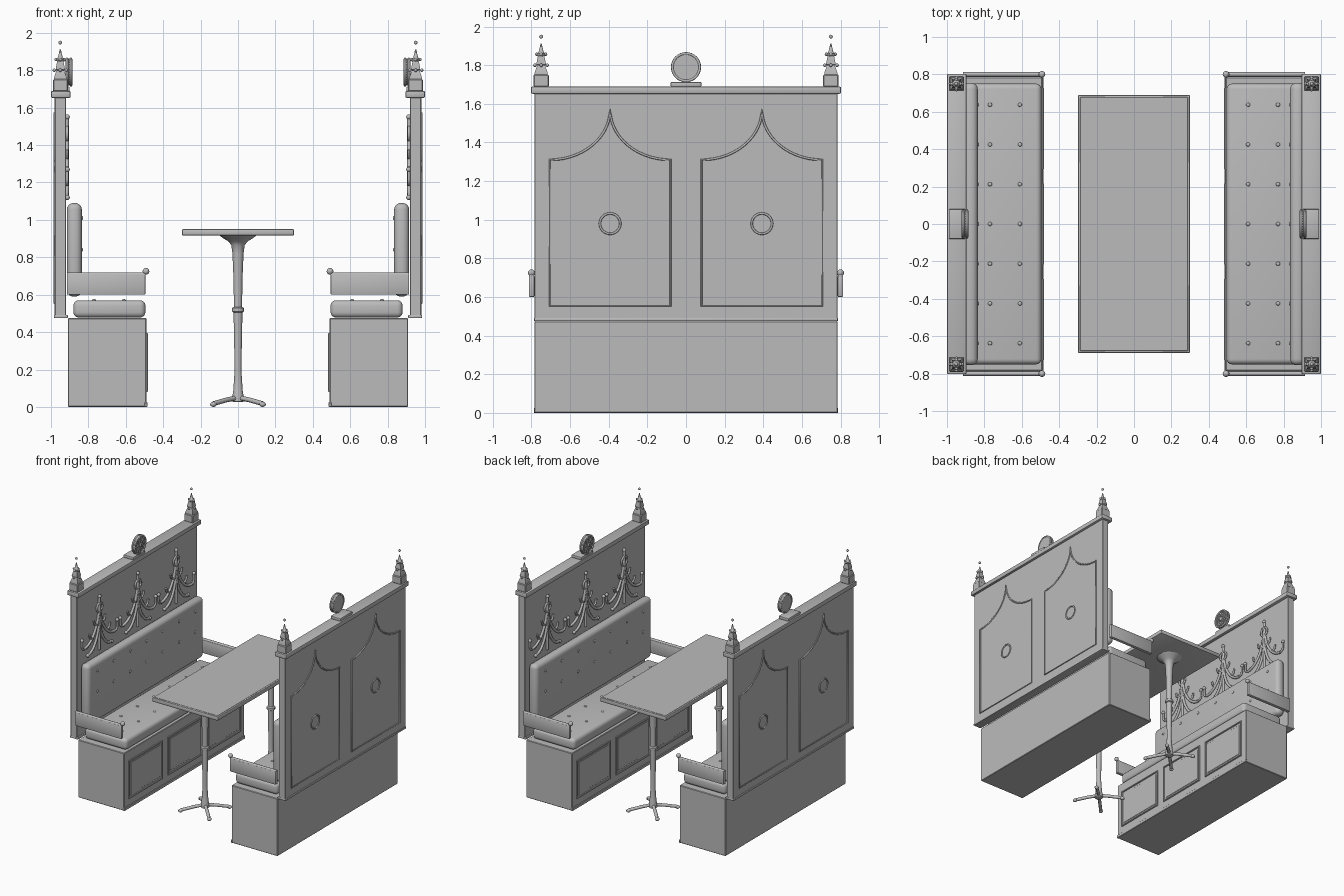
import bpy, bmesh, math
from mathutils import Vector, Matrix

if "Cube" in bpy.data.objects:
    bpy.data.objects.remove(bpy.data.objects["Cube"])

grey = bpy.data.materials.new("plain grey")
grey.diffuse_color = (0.5, 0.5, 0.5, 1)
grey.use_nodes = True
grey.node_tree.nodes["Principled BSDF"].inputs["Base Color"].default_value = grey.diffuse_color


def finish(mesh, name, mirror="X", angle=35):
    """Link a mesh built in world space, shade it and mirror it about the origin."""
    ob = bpy.data.objects.new(name, mesh)
    bpy.context.collection.objects.link(ob)
    mesh.materials.clear()
    mesh.materials.append(grey)
    bpy.ops.object.select_all(action='DESELECT')
    ob.select_set(True)
    bpy.context.view_layer.objects.active = ob
    bpy.ops.object.shade_smooth_by_angle(angle=math.radians(angle))
    if mirror:
        m = ob.modifiers.new("mirror", 'MIRROR')
        m.use_axis = ("X" in mirror, "Y" in mirror, False)
        m.use_mirror_merge = False
    return ob


def from_bm(bm, name, mirror="X", angle=35):
    bmesh.ops.recalc_face_normals(bm, faces=bm.faces)
    me = bpy.data.meshes.new(name)
    bm.to_mesh(me)
    bm.free()
    return finish(me, name, mirror, angle)


def box(name, x, y, z, bevel=0, seg=1, mirror="X"):
    bm = bmesh.new()
    bmesh.ops.create_cube(bm, size=1)
    for v in bm.verts:
        v.co = Vector([(a[0] + a[1]) / 2 + c * (a[1] - a[0]) for a, c in zip((x, y, z), v.co)])
    if bevel:
        bmesh.ops.bevel(bm, geom=bm.edges[:], offset=bevel, segments=seg, profile=0.5, affect='EDGES')
    return from_bm(bm, name, mirror)


def lathe(name, profile, centre, n=24, mirror="X", along_x=False):
    bm = bmesh.new()
    rings = []
    for r, h in profile:
        ring = []
        for i in range(n):
            a = 2 * math.pi * (i + 0.5) / n
            p = (r * math.cos(a), r * math.sin(a), h)
            p = (p[2], p[0], p[1]) if along_x else p
            ring.append(bm.verts.new(Vector(p) + Vector(centre)))
        rings.append(ring)
    for a, b in zip(rings, rings[1:]):
        for i in range(n):
            bm.faces.new((a[i], a[(i + 1) % n], b[(i + 1) % n], b[i]))
    bm.faces.new(rings[0])
    bm.faces.new(rings[-1])
    return from_bm(bm, name, mirror)


def balls(name, points, r, scale=(1, 1, 1), mirror="X"):
    bm = bmesh.new()
    for p in points:
        mat = Matrix.Translation(p) @ Matrix.Diagonal((*scale, 1))
        bmesh.ops.create_uvsphere(bm, u_segments=12, v_segments=8, radius=r, matrix=mat)
    return from_bm(bm, name, mirror, 60)


def tubes(name, paths, r, mirror="X", res=2):
    """paths: list of (points, closed) swept with a round section."""
    cu = bpy.data.curves.new(name, 'CURVE')
    cu.dimensions = '3D'
    cu.bevel_depth, cu.bevel_resolution, cu.use_fill_caps = r, res, True
    for pts, closed in paths:
        sp = cu.splines.new('POLY')
        sp.points.add(len(pts) - 1)
        for q, p in zip(sp.points, pts):
            q.co = (*p, 1)
        sp.use_cyclic_u = closed
    tmp = bpy.data.objects.new(name + "_path", cu)
    bpy.context.collection.objects.link(tmp)
    me = bpy.data.meshes.new_from_object(tmp.evaluated_get(bpy.context.evaluated_depsgraph_get()))
    bpy.data.objects.remove(tmp)
    return finish(me, name, mirror, 50)


def ogee(x, yc, hw, zb, zt, n=14):
    """Half of a pointed tent arch, from the peak outwards (hw may be negative)."""
    ts = [math.pi / 2 * i / n for i in range(n + 1)]
    return [(x, yc + hw * (1 - math.cos(t)), zt - (zt - zb) * math.sin(t)) for t in ts]


def circle(x, y, z, r, n=24):
    return [(x, y + r * math.cos(2 * math.pi * i / n), z + r * math.sin(2 * math.pi * i / n)) for i in range(n)]


# Bench base with plinth and three framed panels
box("bench_base", (-.91, -.49), (-.785, .785), (0, .475), .004)
box("bench_plinth", (-.50, -.484), (-.788, .788), (0, .025), .003)
frames = []
for yc in (-.51, 0, .51):
    a, b = yc - .215, yc + .215
    frames.append(([(-.489, a, .085), (-.489, b, .085), (-.489, b, .39), (-.489, a, .39)], True))
    box("base_panel", (-.495, -.487), (a + .02, b - .02), (.105, .37), .003)
tubes("base_panel_frames", frames, .008, res=1)

# Cushions and their buttons
box("seat_cushion", (-.88, -.495), (-.75, .75), (.478, .57), .028, 4)
box("back_cushion", (-.915, -.835), (-.755, .755), (.59, 1.09), .034, 4)
ys = [(i - 3) * .2125 for i in range(7)]
balls("seat_buttons", [(x, y, .57) for x in (-.77, -.61) for y in ys], .011, (1, 1, .6))
balls("back_buttons", [(-.835, y, z) for z in (.84, 1.01) for y in ys], .011, (.6, 1, 1))

# Arm rests with a ball at the front end
box("arm_rest", (-.915, -.495), (.785, .814), (.60, .71), .006, 2, "XY")
tubes("arm_rest_rail", [([(-.915, .80, .708), (-.495, .80, .708)], False)], .012, "XY")
balls("arm_ball", [(-.492, .80, .725)], .018, mirror="XY")

# Tall back with sill and cornice
box("bench_back", (-.98, -.92), (-.785, .785), (.475, 1.655), .003)
box("back_sill", (-.985, -.91), (-.787, .787), (.475, .492), .005, 2)
box("back_cornice", (-1.0, -.895), (-.803, .803), (1.652, 1.69), .008, 2)

# Pointed arch mouldings and roundels on the outer side
arches = []
for yc in (-.393, .393):
    left, right = ogee(-.981, yc, -.313, 1.31, 1.57), ogee(-.981, yc, .313, 1.31, 1.57)
    low = [(-.981, yc + .313, .555), (-.981, yc - .313, .555)]
    arches.append((right + low + left[:0:-1], True))
    arches.append((circle(-.981, yc, .98, .053), True))
tubes("outer_arch_mouldings", arches, .006)

# Three tracery ornaments above the back cushion
thick, thin, knobs = [], [], []
for yc in (-.5, 0, .5):
    thick.append(([(-.915, yc, 1.11), (-.915, yc, 1.54)], False))
    thin.append((circle(-.913, yc, 1.46, .036), True))
    thin.append((circle(-.913, yc, 1.34, .022), True))
    knobs.append((-.913, yc, 1.55))
    for s in (-1, 1):
        thick.append((ogee(-.915, yc, s * .20, 1.19, 1.51), False))
        thick.append((ogee(-.915, yc, s * .15, 1.12, 1.40), False))
        # upturned tips and leaves along each branch
        tip = [(-.913, yc + s * (.20 + .03 * math.sin(t)), 1.22 - .03 * math.cos(t))
               for t in [math.pi * .5 * i / 5 for i in range(6)]]
        thin.append((tip + [(-.913, yc + s * .23, 1.27)], False))
        for dy, z in ((.04, 1.33), (.10, 1.24)):
            thin.append(([(-.913, yc + s * dy, z), (-.913, yc + s * (dy + .025), z + .012),
                          (-.913, yc + s * (dy + .035), z + .045)], False))
        knobs += [(-.913, yc + s * .23, 1.27), (-.913, yc + s * .155, 1.12)]
tubes("tracery_branches", thick, .011)
tubes("tracery_leaves", thin, .008)
balls("tracery_knobs", knobs, .014)

# Corner spires on square pedestals
cx, cy = -.95, .75
box("spire_pedestal", (cx - .04, cx + .04), (cy - .04, cy + .04), (1.688, 1.752), .005, 1, "XY")
q = math.sqrt(2)
lathe("spire_lower", [(.034 * q, 1.75), (.034 * q, 1.76), (.020 * q, 1.80), (.024 * q, 1.804),
                      (.024 * q, 1.812), (.016 * q, 1.85)], (cx, cy, 0), 4, "XY")
lathe("spire_upper", [(.016, 1.84), (.022, 1.852), (.022, 1.86), (.014, 1.868), (.003, 1.912)], (cx, cy, 0), 8, "XY")
dirs = [(1, 0), (-1, 0), (0, 1), (0, -1)]
balls("spire_knobs", [(cx + r * a, cy + r * b, z) for r, z in ((.032, 1.80), (.023, 1.857)) for a, b in dirs], .009, mirror="XY")
balls("spire_top_ball", [(cx, cy, 1.948)], .010, mirror="XY")

# Round crest medallion on a small stand
box("crest_stand", (-.99, -.90), (-.08, .08), (1.688, 1.713), .006, 2)
lathe("crest_disc", [(.066, -.917), (.072, -.912), (.072, -.898), (.066, -.894)], (0, 0, 1.79), 32, along_x=True)
tubes("crest_rims", [(circle(x, 0, 1.79, .071, 32), True) for x in (-.914, -.893)], .007)
spokes = []
for i in range(8):
    a = math.pi * i / 4
    c, s = math.cos(a), math.sin(a)
    spokes.append(([(-.892, .012 * c, 1.79 + .012 * s), (-.892, .065 * c, 1.79 + .065 * s)], False))
    spokes.append((circle(-.892, .044 * math.cos(a + .39), 1.79 + .044 * math.sin(a + .39), .013, 12), True))
tubes("crest_rosette", spokes, .004, res=1)
balls("crest_boss", [(-.892, 0, 1.79)], .016, (.5, 1, 1))

# Table top
box("table_top", (-.30, .30), (-.69, .69), (.916, .95), .007, 2, None)
box("table_inlay", (-.288, .288), (-.678, .678), (.94, .952), .001, 1, None)

# Two pedestal legs with four splayed feet each
lathe("table_leg", [(.022, .025), (.032, .03), (.032, .055), (.026, .08), (.018, .20), (.022, .40), (.024, .505),
                    (.032, .51), (.032, .528), (.022, .535), (.024, .68), (.030, .82), (.036, .865),
                    (.052, .885), (.085, .905), (.10, .918)], (0, .43, 0), 24, "Y")
feet = [([(0, .43, .05), (a * .06, .43 + b * .06, .038), (a * .13, .43 + b * .13, .018)], False)
        for a in (-1, 1) for b in (-1, 1)]
tubes("table_feet", feet, .013, "Y")
balls("foot_pads", [(a * .132, .43 + b * .132, .014) for a in (-1, 1) for b in (-1, 1)], .017, (1, 1, .82), "Y")
